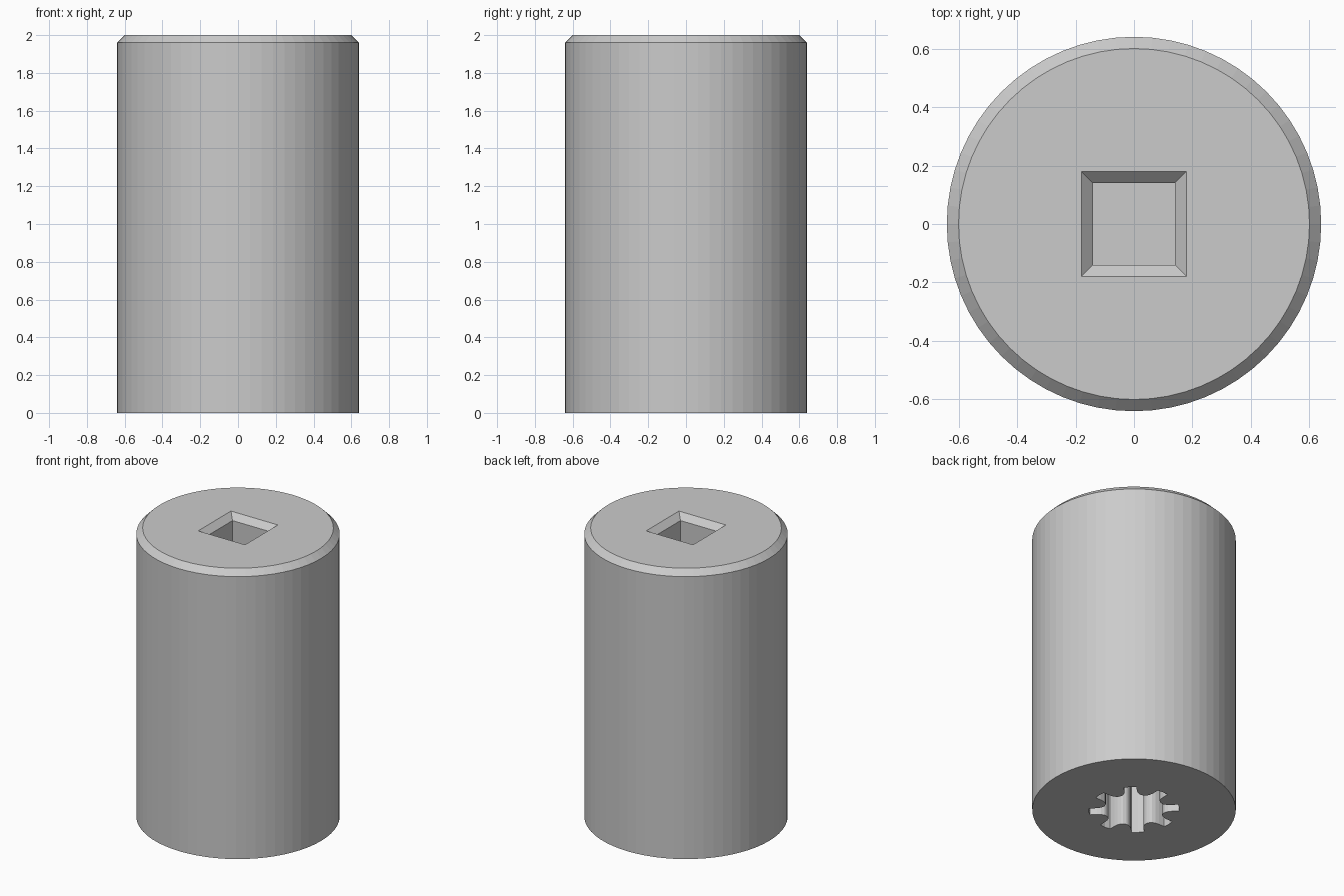
import bpy, bmesh
from math import sin, cos, radians, pi

if "Cube" in bpy.data.objects:
    bpy.data.objects.remove(bpy.data.objects["Cube"])


def loft(name, rings):
    """Closed solid through a stack of rings, bottom to top."""
    bm = bmesh.new()
    loops = [[bm.verts.new(p) for p in ring] for ring in rings]
    n = len(loops[0])
    for a, b in zip(loops, loops[1:]):
        for i in range(n):
            j = (i + 1) % n
            bm.faces.new((a[i], a[j], b[j], b[i]))
    bm.faces.new(loops[0][::-1])
    bm.faces.new(loops[-1])
    bmesh.ops.recalc_face_normals(bm, faces=bm.faces[:])
    mesh = bpy.data.meshes.new(name)
    bm.to_mesh(mesh)
    bm.free()
    ob = bpy.data.objects.new(name, mesh)
    bpy.context.collection.objects.link(ob)
    return ob


def circle(r, z, n=64):
    return [(r * cos(2 * pi * i / n), r * sin(2 * pi * i / n), z) for i in range(n)]


def square(h, z):
    return [(-h, -h, z), (h, -h, z), (h, h, z), (-h, h, z)]


def spline(z):
    # one groove and half of each neighbouring rounded ridge: (degrees, radius)
    half = [(8, 0.284), (9.5, 0.24), (11.5, 0.215), (15, 0.197), (19, 0.19)]
    unit = [(-a, r) for a, r in half[::-1]] + [(0, 0.286)] + half
    return [(r * cos(radians(45 * k + a)), r * sin(radians(45 * k + a)), z)
            for k in range(8) for a, r in unit]


# Cylindrical body with a chamfered top rim
body = loft("socket_body", [circle(0.64, 0), circle(0.64, 1.96), circle(0.60, 2)])

# Square drive hole with chamfered mouth, and splined hole underneath
cutters = [
    loft("square_drive_cutter", [square(0.14, 1.5), square(0.14, 1.96), square(0.20, 2.02)]),
    loft("spline_cutter", [spline(-0.05), spline(0.6)]),
]
for c in cutters:
    mod = body.modifiers.new(c.name, 'BOOLEAN')
    mod.operation = 'DIFFERENCE'
    mod.solver = 'EXACT'
    mod.object = c

# Apply the cuts, then drop the cutters
bpy.context.view_layer.objects.active = body
body.select_set(True)
for c in cutters:
    bpy.ops.object.modifier_apply(modifier=c.name)
    bpy.data.objects.remove(c)
